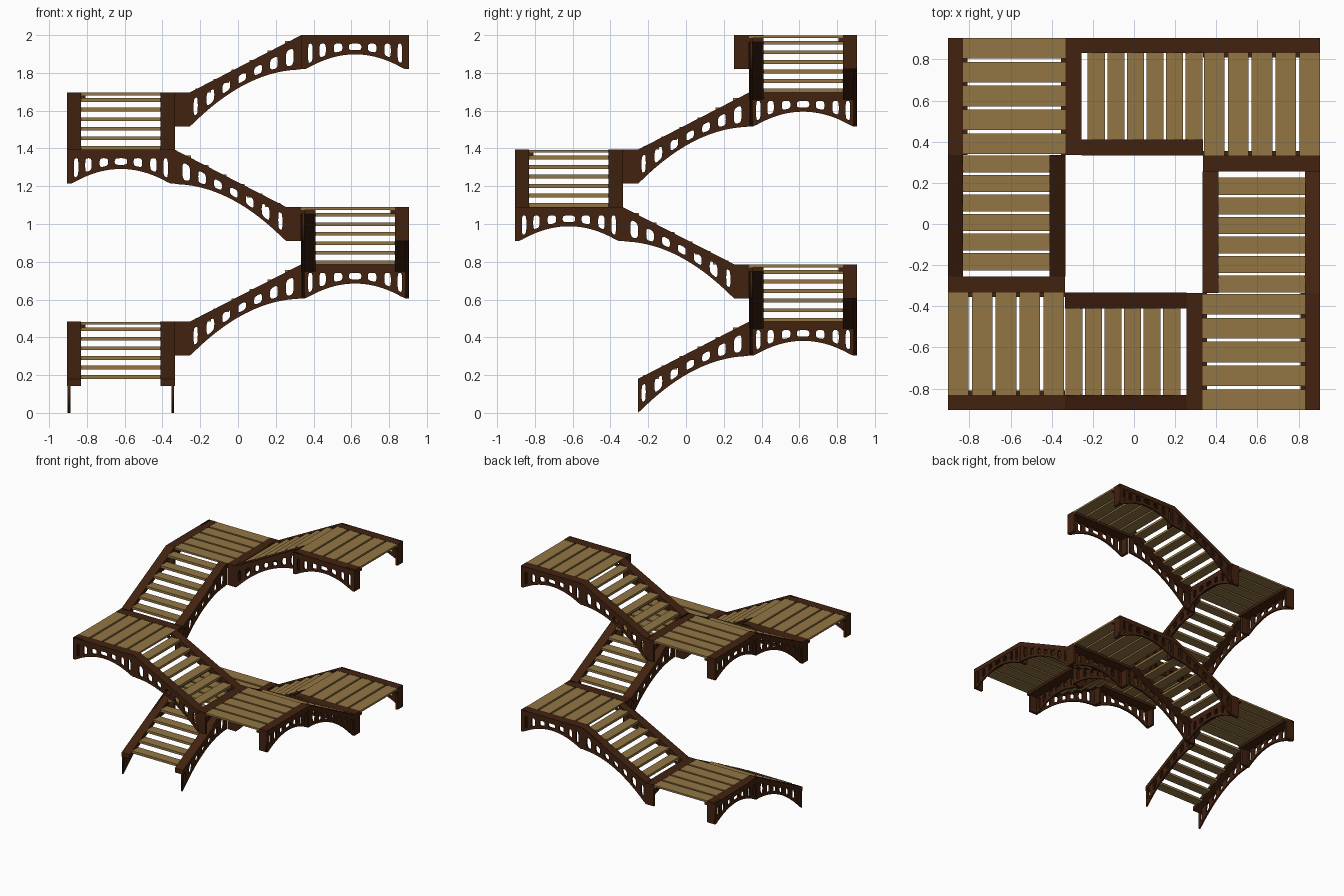
import bpy, bmesh, math
from mathutils import Matrix

cube = bpy.data.objects.get("Cube")
if cube:
    bpy.data.objects.remove(cube, do_unlink=True)

FLIGHTS = 6
DEPTH = 0.18                      # height of the side beams at their ends
RISE = (2 - DEPTH) / FLIGHTS
START, CORNER, EDGE = -0.255, 0.335, 0.905
FLANGE = 0.037
WEB = 0.007                       # half thickness of the arched panels


def material(name, rgb):
    m = bpy.data.materials.new(name)
    m.use_nodes = True
    colour = (*rgb, 1)
    m.diffuse_color = colour
    m.node_tree.nodes["Principled BSDF"].inputs["Base Color"].default_value = colour
    return m


dark_wood = material("dark wood", (0.054, 0.016, 0.005))
plank_wood = material("plank wood", (0.287, 0.181, 0.058))


def box(bm, xs, ys, zs, rise=0):
    """Box between the given limits, its far end lifted by rise."""
    verts = bmesh.ops.create_cube(bm, size=1)["verts"]
    for v in verts:
        far = v.co.y > 0
        v.co = (xs[v.co.x > 0], ys[far], zs[v.co.z > 0] + rise * far)


def panel(bm, x, y0, y1, top, rise, crown, leg, windows, deepest):
    """Arched upright panel pierced by rounded windows."""
    mid, half = (y0 + y1) / 2, (y1 - y0) / 2

    def upper(y):
        return top + rise * (y - y0) / (y1 - y0)

    def drop(y):
        v = min(1, abs(y - mid) / (half - leg))
        return crown + (DEPTH - crown) * v * v

    steps = 28
    ys = [y0 + (y1 - y0) * i / steps for i in range(steps + 1)]
    loops = [[(y, upper(y) - drop(y)) for y in ys] + [(y1, upper(y1)), (y0, upper(y0))]]
    for centre, width in windows:
        hole = []
        for i in range(20):
            a = math.tau * i / 20
            s, t = (math.copysign(abs(f) ** 0.6, f) for f in (math.cos(a), math.sin(a)))
            y = mid + centre + s * width / 2
            low = min(drop(y) - 0.022, deepest)
            high = FLANGE + 0.008
            hole.append((y, upper(y) - (low + high) / 2 + t * (low - high) / 2))
        loops.append(hole)

    curve = bpy.data.curves.new("panel_outline", "CURVE")
    curve.dimensions, curve.fill_mode, curve.extrude = "2D", "BOTH", WEB
    for loop in loops:
        spline = curve.splines.new("POLY")
        spline.points.add(len(loop) - 1)
        spline.use_cyclic_u = True
        for p, (y, z) in zip(spline.points, loop):
            p.co = (y, z, 0, 1)
    helper = bpy.data.objects.new("panel_outline", curve)
    mesh = bpy.data.meshes.new_from_object(helper)
    # Stand the outline upright, facing along x
    mesh.transform(Matrix(((0, 0, 1, x), (1, 0, 0, 0), (0, 1, 0, 0), (0, 0, 0, 1))))
    bm.from_mesh(mesh)
    bpy.data.objects.remove(helper)
    bpy.data.curves.remove(curve)
    bpy.data.meshes.remove(mesh)


def finish(bm, name, mat):
    bmesh.ops.remove_doubles(bm, verts=bm.verts, dist=0.00001)
    bmesh.ops.recalc_face_normals(bm, faces=bm.faces)
    mesh = bpy.data.meshes.new(name)
    bm.to_mesh(mesh)
    bm.free()
    mesh.materials.append(mat)
    return mesh


parts = {}
OUTER = (-EDGE, -0.83)
INNER = (-0.41, -0.333)
LANDING_INNER = (-0.333, START)

# Sloping rails of a flight
bm = bmesh.new()
for xs in (OUTER, INNER):
    box(bm, xs, (START, CORNER), (DEPTH - FLANGE, DEPTH), RISE)
parts["flight_rails"] = finish(bm, "flight_rails", dark_wood)

# Arched panels below the sloping rails
bm = bmesh.new()
flight_windows = [(-0.264, 0.022)] + [(-0.186 + 0.084 * i, 0.041) for i in range(6)]
for x in (-0.895, -0.345):
    panel(bm, x, START, CORNER, DEPTH, RISE, 0.108, 0.005, flight_windows, 0.135)
parts["flight_panels"] = finish(bm, "flight_panels", dark_wood)

# Treads
bm = bmesh.new()
for i in range(6):
    y, z = -0.225 + 0.095 * i, DEPTH + RISE / 6 * i
    box(bm, (OUTER[1], INNER[0]), (y, y + 0.083), (z, z + 0.02))
parts["treads"] = finish(bm, "treads", plank_wood)

# Landing beams with end posts, and ledges carrying the planks
TOP = DEPTH + RISE
bm = bmesh.new()
for xs in (OUTER, LANDING_INNER):
    box(bm, xs, (CORNER, EDGE), (TOP - FLANGE, TOP))
    for ys in ((CORNER, CORNER + 0.02), (EDGE - 0.02, EDGE)):
        box(bm, xs, ys, (TOP - DEPTH, TOP - FLANGE))
for xs in ((-0.83, -0.808), (-0.355, -0.333)):
    box(bm, xs, (CORNER, EDGE), (TOP - FLANGE, TOP - 0.016))
parts["landing_beams"] = finish(bm, "landing_beams", dark_wood)

# Arched panels of the landing
bm = bmesh.new()
half_windows = [(0.09, 0.045), (0.172, 0.034), (0.237, 0.024)]
landing_windows = [(0, 0.066)] + [(side * c, w) for side in (-1, 1) for c, w in half_windows]
for x in (-0.895, -0.263):
    panel(bm, x, CORNER, EDGE, TOP, 0, 0.102, 0.025, landing_windows, 0.16)
parts["landing_panels"] = finish(bm, "landing_panels", dark_wood)

# Landing planks
bm = bmesh.new()
for i in range(5):
    y = 0.34 + 0.116 * i
    box(bm, (-0.83, -0.333), (y, y + 0.1), (TOP - 0.016, TOP - 0.001))
parts["landing_planks"] = finish(bm, "landing_planks", plank_wood)

# Repeat flight and landing, a quarter turn and one rise each time
for n in range(FLIGHTS):
    for name, mesh in parts.items():
        obj = bpy.data.objects.new(f"{name}_{n + 1}", mesh)
        obj.location.z = RISE * n
        obj.rotation_euler.z = -math.pi / 2 * n
        bpy.context.collection.objects.link(obj)
